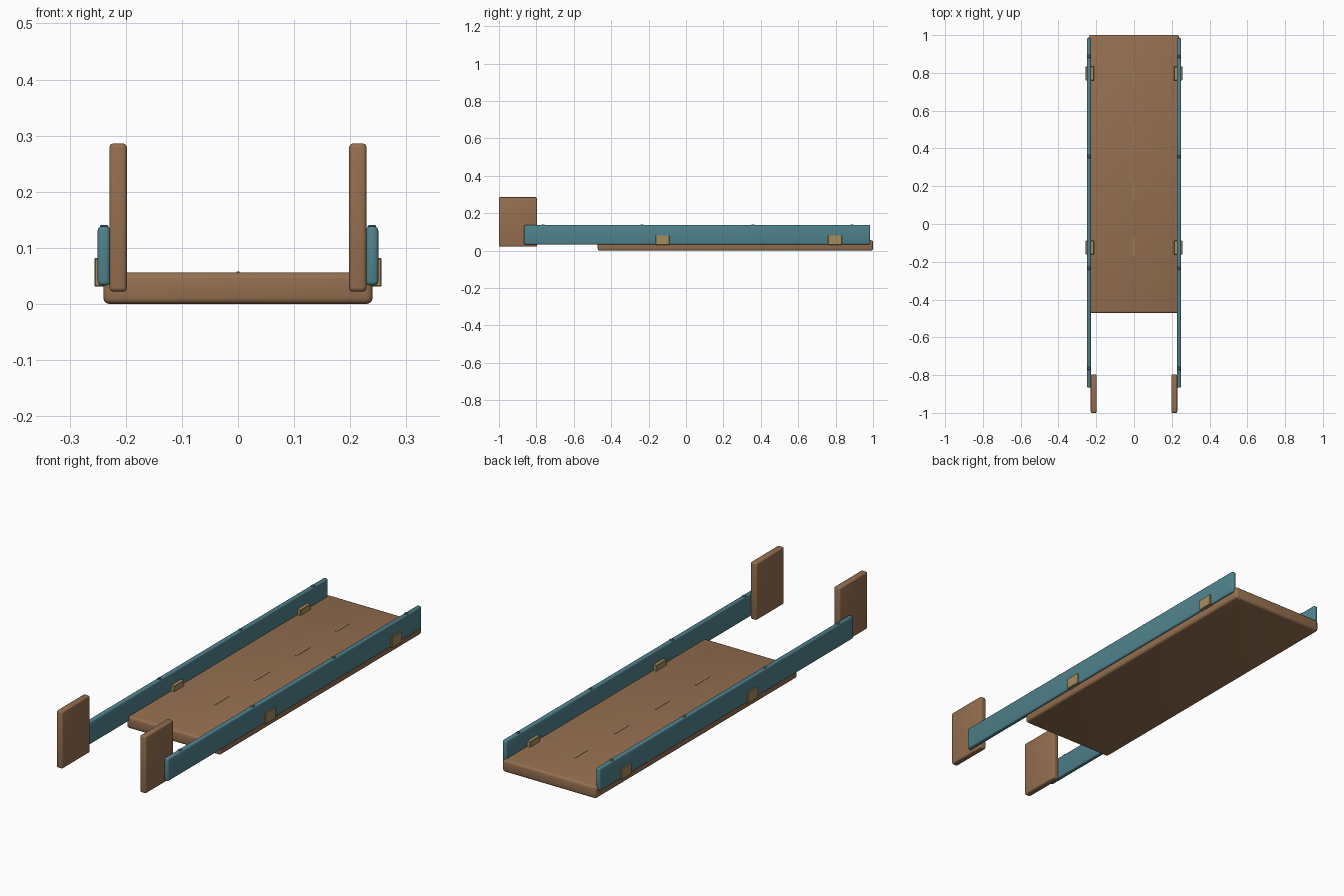
import bpy
import bmesh

if "Cube" in bpy.data.objects:
    bpy.data.objects.remove(bpy.data.objects["Cube"], do_unlink=True)


def make_material(name, rgb):
    mat = bpy.data.materials.new(name)
    mat.use_nodes = True
    color = (*rgb, 1)
    mat.diffuse_color = color
    mat.node_tree.nodes["Principled BSDF"].inputs["Base Color"].default_value = color
    return mat


wood = make_material("brown_wood", (0.30, 0.16, 0.08))
teal = make_material("teal_paint", (0.08, 0.225, 0.265))
brass = make_material("dull_brass", (0.38, 0.265, 0.115))


def box(name, low, high, mat, bevel=0.0, segments=3):
    """Box between two corners with rounded edges."""
    mesh = bpy.data.meshes.new(name)
    bm = bmesh.new()
    bmesh.ops.create_cube(bm, size=1)
    for v in bm.verts:
        v.co = [(a + b) / 2 + c * (b - a) for a, b, c in zip(low, high, v.co)]
    if bevel:
        bmesh.ops.bevel(bm, geom=bm.edges[:], offset=bevel, segments=segments,
                        profile=0.5, affect='EDGES')
    bm.to_mesh(mesh)
    bm.free()
    mesh.materials.append(mat)
    obj = bpy.data.objects.new(name, mesh)
    bpy.context.scene.collection.objects.link(obj)
    bpy.ops.object.select_all(action='DESELECT')
    obj.select_set(True)
    bpy.context.view_layer.objects.active = obj
    bpy.ops.object.shade_smooth_by_angle()
    return obj


def pair(name, low, high, mat, bevel=0.0, segments=3):
    """The same box on the left (+x) and the right (-x)."""
    box("left_" + name, low, high, mat, bevel, segments)
    box("right_" + name, (-high[0], low[1], low[2]),
        (-low[0], high[1], high[2]), mat, bevel, segments)


# Deck board with a dashed centre line
box("deck", (-0.24, -0.472, 0), (0.24, 1, 0.056), wood, 0.011)
for i in range(4):
    y = -0.12 + i * 0.295
    box(f"centre_dash_{i + 1}", (-0.003, y - 0.05, 0.053),
        (0.003, y + 0.05, 0.0575), brass)

# Side rails and the small pegs along their tops
pair("rail", (0.228, -0.866, 0.033), (0.25, 0.985, 0.138), teal, 0.007)
for i, y in enumerate((-0.765, -0.235, 0.357, 0.887)):
    pair(f"rail_peg_{i + 1}", (0.231, y - 0.008, 0.13),
         (0.246, y + 0.008, 0.141), teal, 0.002, 1)

# Clips that hold the rails to the deck
for i, y in enumerate((-0.125, 0.797)):
    pair(f"rail_clip_{i + 1}", (0.212, y - 0.037, 0.031),
         (0.256, y + 0.037, 0.082), brass, 0.002, 1)

# Upright end boards at the front
pair("end_board", (0.198, -1, 0.022), (0.229, -0.797, 0.286), wood, 0.007)
